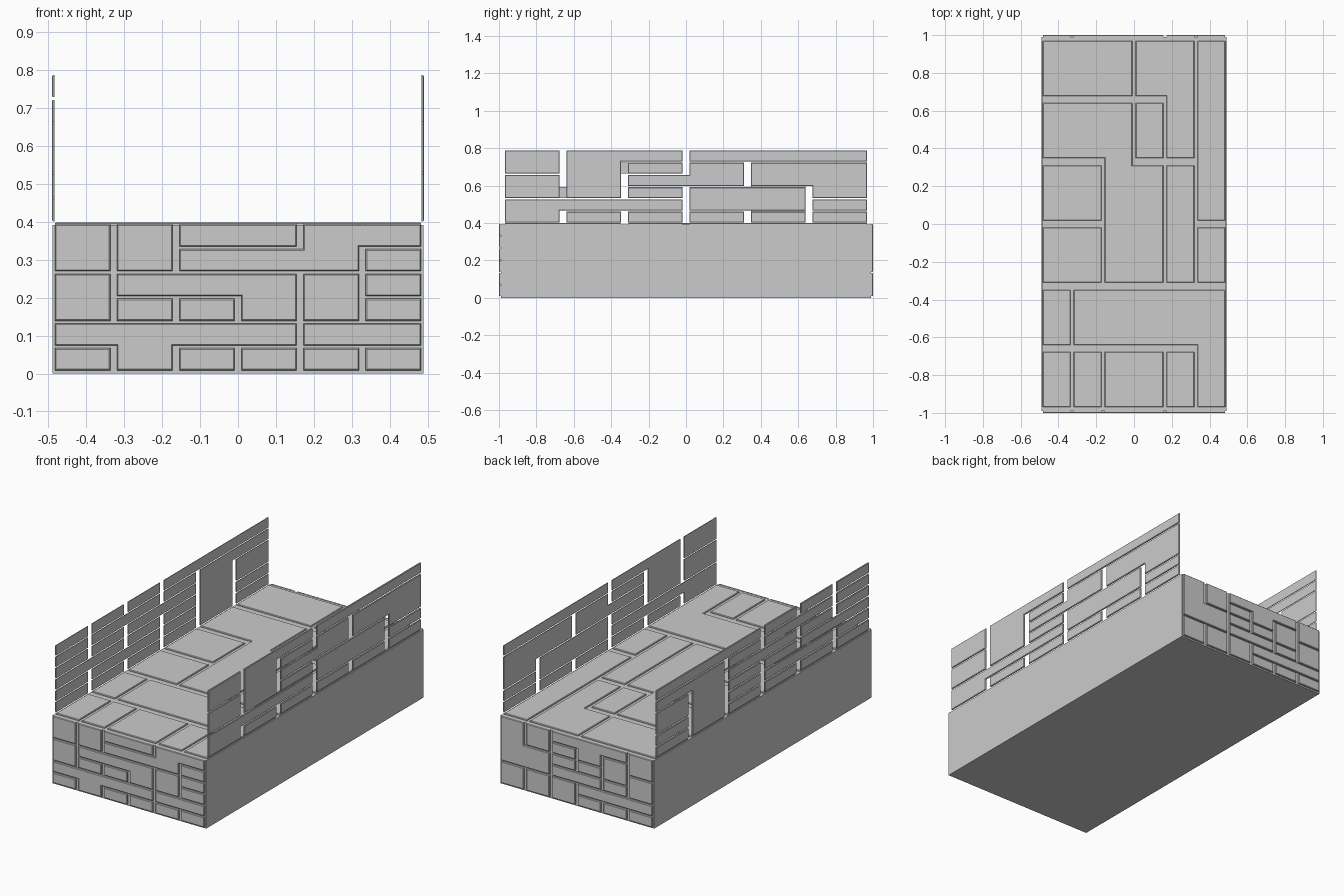
import bpy, bmesh
from mathutils import Vector

if "Cube" in bpy.data.objects:
    bpy.data.objects.remove(bpy.data.objects["Cube"])

X, Y, Z = Vector((1, 0, 0)), Vector((0, 1, 0)), Vector((0, 0, 1))
CHAMFER = 0.003


def brick_panel(name, rows, origin, u, v, size, gap, depth):
    """Bricks from a letter map (top row first); same letters merge into one brick."""
    grid = rows.split()[::-1]
    n = u.cross(v)
    nr, nc = len(grid), len(grid[0])
    pu, pv = size[0] / nc, size[1] / nr

    def line(i, pitch, g):
        return (i + 1) // 2 * pitch + (g / 2 if i % 2 == 0 else -g / 2)

    bm = bmesh.new()
    for letter in sorted(set("".join(grid))):
        verts, faces = {}, []

        def vert(i, j):
            if (i, j) not in verts:
                verts[i, j] = bm.verts.new(origin + u * line(i, pu, gap[0]) + v * line(j, pv, gap[1]))
            return verts[i, j]

        for j in range(2 * nr - 1):
            for i in range(2 * nc - 1):
                cells = {grid[r][c] for r in (j // 2, (j + 1) // 2) for c in (i // 2, (i + 1) // 2)}
                if cells == {letter}:
                    faces.append(bm.faces.new((vert(i, j), vert(i + 1, j), vert(i + 1, j + 1), vert(i, j + 1))))
        ext = bmesh.ops.extrude_face_region(bm, geom=faces, use_keep_orig=True)["geom"]
        top = [g for g in ext if isinstance(g, bmesh.types.BMFace)]
        moved = [g for g in ext if isinstance(g, bmesh.types.BMVert)]
        bmesh.ops.translate(bm, verts=moved, vec=n * (depth - CHAMFER))
        bm.normal_update()
        bmesh.ops.inset_region(bm, faces=top, thickness=CHAMFER, use_even_offset=True)
        raised = list({w for f in top for w in f.verts})
        bmesh.ops.translate(bm, verts=raised, vec=n * CHAMFER)
    bmesh.ops.recalc_face_normals(bm, faces=bm.faces[:])
    bmesh.ops.dissolve_limit(bm, angle_limit=0.01, verts=bm.verts[:], edges=bm.edges[:])
    mesh = bpy.data.meshes.new(name)
    bm.to_mesh(mesh)
    bm.free()
    obj = bpy.data.objects.new(name, mesh)
    bpy.context.collection.objects.link(obj)


# solid core block
bpy.ops.mesh.primitive_cube_add(size=1, location=(0, 0, 0.196))
core = bpy.context.object
core.name = "core_block"
core.scale = (0.98, 1.98, 0.392)

# end faces
END, END_GAP = (0.984, 0.392), (0.018, 0.007)
brick_panel("front_bricks", "ABCCDD ABDDDE FGGGJK FHIGJL MMMMNN OMPQRS",
            Vector((-0.492, -0.989, 0.005)), X, Z, END, END_GAP, 0.011)
brick_panel("back_bricks", "ACDDDE ACFDGE AAHIGJ AAKKLJ MNOPPP MNOQRS",
            Vector((0.492, 0.989, 0.005)), -X, Z, END, END_GAP, 0.011)

# walkway paving
brick_panel("top_bricks", "AAAPPF BBBQPF CCBBEF DDBBEG HIIIII JKLLMI",
            Vector((-0.492, -0.988, 0.391)), X, Y, (0.984, 1.976), (0.018, 0.038), 0.008)

# thin parapet walls, open at the joints
WALL, WALL_GAP = (1.974, 0.393), (0.038, 0.007)
brick_panel("right_wall", "ABBFFF ABCDEE GBDDEE GBHIIE JJJIIK JMNOPQ",
            Vector((0.484, -0.987, 0.398)), Y, Z, WALL, WALL_GAP, 0.007)
left = "ABCDDD EFFGHH IJKKHM NNOPHM QRRSHT UVWXHY"
brick_panel("left_wall", " ".join(r[::-1] for r in left.split()),
            Vector((-0.484, 0.987, 0.398)), -Y, Z, WALL, WALL_GAP, 0.007)
